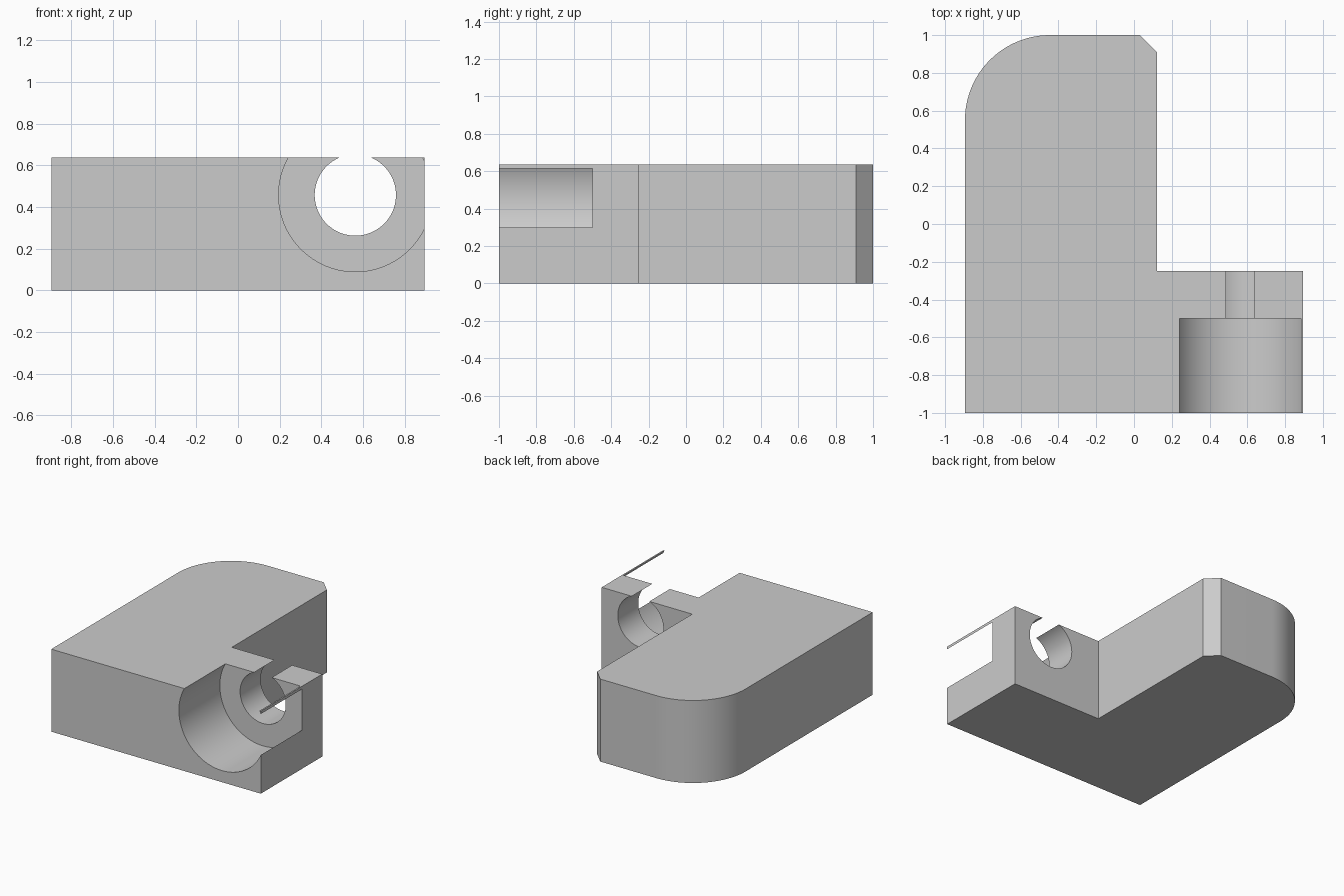
import bpy
import bmesh
import math

cube = bpy.data.objects.get("Cube")
if cube:
    bpy.data.objects.remove(cube, do_unlink=True)

HEIGHT = 0.637
RIGHT = 0.895
BORE_X, BORE_Z = 0.563, 0.457

grey = bpy.data.materials.new("plain grey")
grey.use_nodes = True
colour = (0.6, 0.6, 0.6, 1)
grey.diffuse_color = colour
grey.node_tree.nodes["Principled BSDF"].inputs["Base Color"].default_value = colour


def make_object(name, bm):
    bmesh.ops.recalc_face_normals(bm, faces=bm.faces)
    mesh = bpy.data.meshes.new(name)
    bm.to_mesh(mesh)
    bm.free()
    mesh.materials.append(grey)
    obj = bpy.data.objects.new(name, mesh)
    bpy.context.collection.objects.link(obj)
    return obj


def extrude_outline(name, outline, height):
    bm = bmesh.new()
    face = bm.faces.new([bm.verts.new((x, y, 0)) for x, y in outline])
    top = bmesh.ops.extrude_face_region(bm, geom=[face])["geom"]
    verts = [v for v in top if isinstance(v, bmesh.types.BMVert)]
    bmesh.ops.translate(bm, verts=verts, vec=(0, 0, height))
    return make_object(name, bm)


def bore_cutter(name, radius, y_start, y_end):
    bm = bmesh.new()
    bmesh.ops.create_cone(bm, cap_ends=True, segments=96, radius1=radius,
                          radius2=radius, depth=y_end - y_start)
    obj = make_object(name, bm)
    obj.rotation_euler.x = math.pi / 2
    obj.location = (BORE_X, (y_start + y_end) / 2, BORE_Z)
    obj.hide_render = True
    return obj


# L-shaped block with one rounded and one chamfered back corner
radius = 0.45
outline = [(-RIGHT, -1), (RIGHT, -1), (RIGHT, -0.25), (0.122, -0.25),
           (0.122, 0.91), (0.032, 1)]
steps = 24
for i in range(steps + 1):
    a = math.pi / 2 * (1 + i / steps)
    outline.append((-RIGHT + radius + radius * math.cos(a),
                    1 - radius + radius * math.sin(a)))
block = extrude_outline("bracket_block", outline, HEIGHT)

# Wide counterbore from the front and a narrower hole right through
cutters = [bore_cutter("counterbore_cutter", 0.368, -1.2, -0.5),
           bore_cutter("through_hole_cutter", 0.195, -0.7, -0.1)]

bpy.context.view_layer.objects.active = block
block.select_set(True)
for cutter in cutters:
    mod = block.modifiers.new("bore", "BOOLEAN")
    mod.operation = "DIFFERENCE"
    mod.solver = "EXACT"
    mod.object = cutter
    bpy.ops.object.modifier_apply(modifier=mod.name)
    bpy.data.objects.remove(cutter, do_unlink=True)

bpy.ops.object.shade_smooth_by_angle(angle=math.radians(30))
